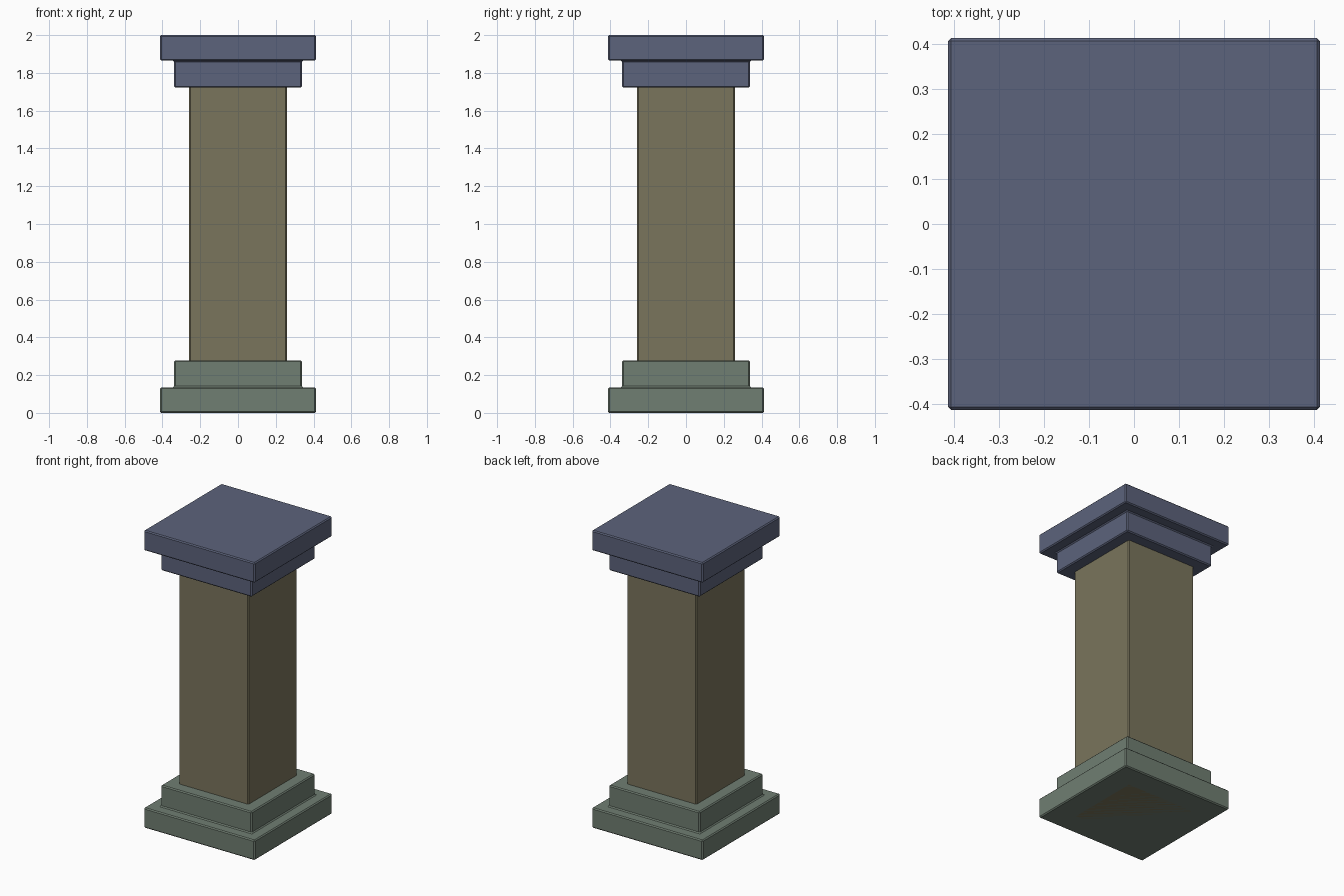
import bpy, bmesh

if "Cube" in bpy.data.objects:
    bpy.data.objects.remove(bpy.data.objects["Cube"])

BEVEL = 0.007


def material(name, rgb):
    m = bpy.data.materials.new(name)
    m.diffuse_color = (*rgb, 1)
    m.use_nodes = True
    m.node_tree.nodes["Principled BSDF"].inputs["Base Color"].default_value = m.diffuse_color
    return m


def square_stack(name, levels, mat):
    """Stack square rings (half width, z) into one closed, bevelled solid."""
    bm = bmesh.new()
    rings = [[bm.verts.new((sx * h, sy * h, z))
              for sx, sy in ((-1, -1), (1, -1), (1, 1), (-1, 1))]
             for h, z in levels]
    for a, b in zip(rings, rings[1:]):
        for i in range(4):
            j = (i + 1) % 4
            bm.faces.new((a[i], a[j], b[j], b[i]))
    bm.faces.new(rings[0][::-1])
    bm.faces.new(rings[-1])
    # Leave the mitre lines across flat steps unbevelled
    bm.normal_update()
    edges = [e for e in bm.edges if e.calc_face_angle(0) > 0.5]
    mesh = bpy.data.meshes.new(name)
    bm.to_mesh(mesh)
    bm.free()
    mesh.materials.append(mat)
    obj = bpy.data.objects.new(name, mesh)
    bpy.context.collection.objects.link(obj)
    bev = obj.modifiers.new("edge_bevel", 'BEVEL')
    bev.width = BEVEL
    bev.segments = 1
    bev.limit_method = 'ANGLE'
    return obj


# Stepped plinth, and the same profile flipped for the capital
steps = [(0.413, 0), (0.413, 0.135), (0.338, 0.135), (0.338, 0.278)]
square_stack("base", steps, material("base_stone", (0.162, 0.209, 0.168)))
square_stack("capital", [(h, 2 - z) for h, z in reversed(steps)],
             material("capital_stone", (0.107, 0.125, 0.2)))

# Square shaft running down through the base
square_stack("shaft", [(0.259, 0), (0.259, 1.74)],
             material("shaft_stone", (0.195, 0.178, 0.107)))
